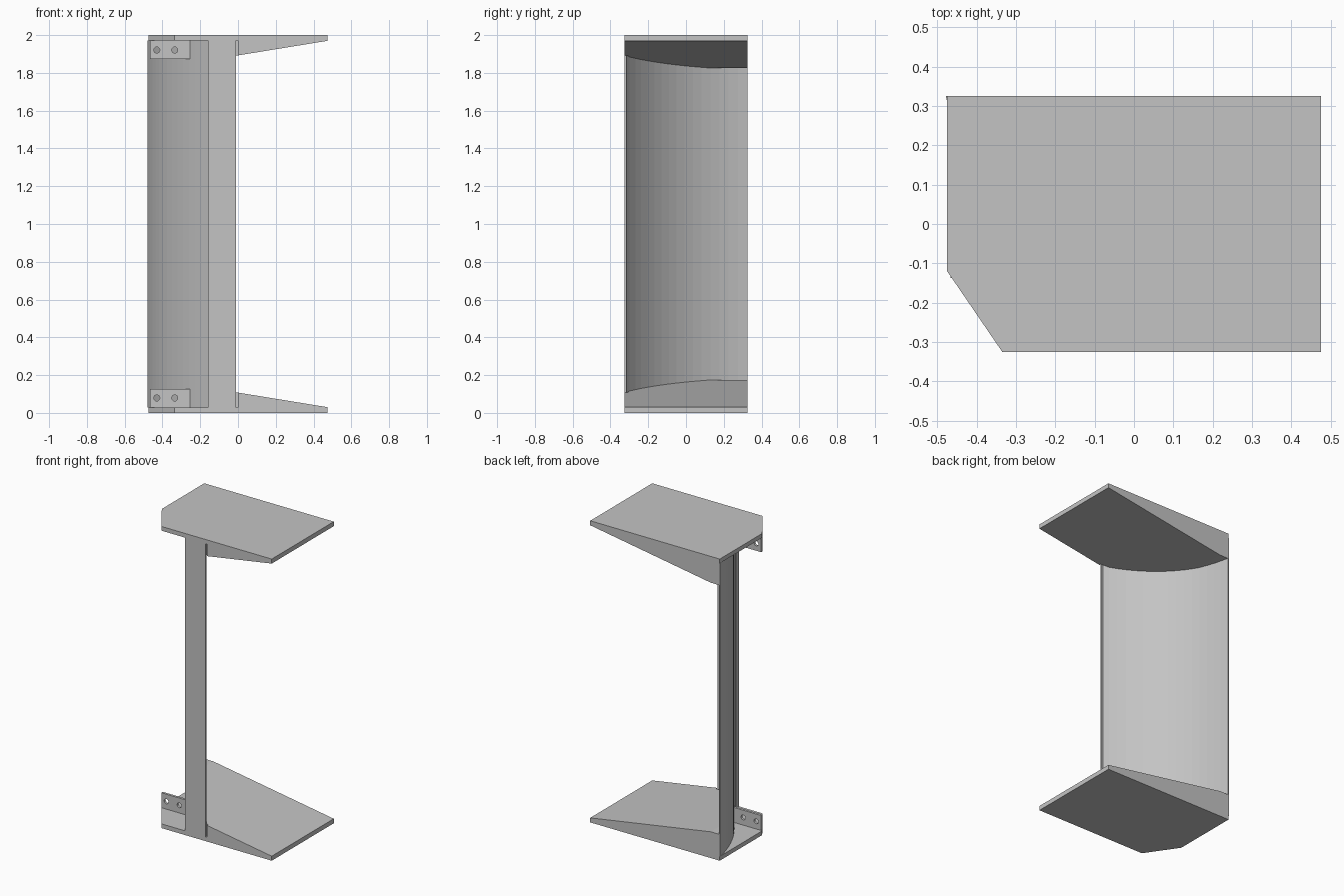
import bpy, bmesh, math
from mathutils import Vector

if "Cube" in bpy.data.objects:
    bpy.data.objects.remove(bpy.data.objects["Cube"], do_unlink=True)

GREY = 0.55
metal = bpy.data.materials.new("light_grey_metal")
metal.use_nodes = True
metal.diffuse_color = (GREY, GREY, GREY, 1)
metal.node_tree.nodes["Principled BSDF"].inputs["Base Color"].default_value = (GREY, GREY, GREY, 1)

HX, HY, H, T = 0.475, 0.325, 2.0, 0.028   # half width, half depth, height, plate thickness
CX, CY, R = 0.48, 0.51, 0.968             # centre and inner radius of the curved wall


def prism(name, outline, z0, z1, slope=None, top=False):
    """Extrude a plan outline; optionally trim by a sloping plane, or flip to the top end."""
    bm = bmesh.new()
    face = bm.faces.new([bm.verts.new((x, y, z0)) for x, y in outline])
    grown = bmesh.ops.extrude_face_region(bm, geom=[face])["geom"]
    for v in grown:
        if isinstance(v, bmesh.types.BMVert):
            v.co.z = z1
    if slope:
        point, normal = slope
        cut = bmesh.ops.bisect_plane(bm, geom=bm.verts[:] + bm.edges[:] + bm.faces[:],
                                     plane_co=point, plane_no=normal, clear_outer=True)
        bmesh.ops.holes_fill(bm, edges=[e for e in bm.edges if e.is_boundary])
    if top:
        for v in bm.verts:
            v.co.z = H - v.co.z
    bmesh.ops.recalc_face_normals(bm, faces=bm.faces)
    mesh = bpy.data.meshes.new(name)
    bm.to_mesh(mesh)
    bm.free()
    mesh.materials.append(metal)
    ob = bpy.data.objects.new(name, mesh)
    bpy.context.collection.objects.link(ob)
    return ob


def rect(x0, x1, y0, y1):
    return [(x0, y0), (x1, y0), (x1, y1), (x0, y1)]


def arc(radius, steps=16):
    """Wall curve in plan, from the front edge to the back edge."""
    a0 = math.asin((-HY - CY) / radius)
    a1 = math.asin((HY - CY) / radius)
    angles = [a0 + (a1 - a0) * i / steps for i in range(steps + 1)]
    return [(CX - radius * math.cos(a), CY + radius * math.sin(a)) for a in angles]


# Curved wall sheet, with its flat front flange and folded lip
inner, outer = arc(R), arc(R + 0.008)
prism("curved_wall", inner + outer[::-1], T, H - T)
prism("front_flange", rect(-0.16, -0.01, -HY, -HY + 0.01), T, H - T)
prism("flange_lip", rect(-0.16, -0.152, -HY + 0.01, -HY + 0.03), T, H - T)

plate_plan = [(-0.335, -HY), (HX, -HY), (HX, HY), (-HX, HY), (-HX, -0.12)]
wedge_plan = [(HX, HY), (HX, -HY), (0.0, -HY), (0.0, -HY + 0.012)] + inner[1:]
ramp = (Vector((HX, 0, 0.03)), Vector((0.163, 0, 1)).normalized())


def drill(plate, x, z):
    """Cut a round bolt hole through a bracket from front to back."""
    bpy.ops.mesh.primitive_cylinder_add(vertices=24, radius=0.016, depth=0.2,
                                        location=(x, -0.13, z), rotation=(math.pi / 2, 0, 0))
    cutter = bpy.context.object
    mod = plate.modifiers.new("bolt_hole", "BOOLEAN")
    mod.operation, mod.solver, mod.object = "DIFFERENCE", "EXACT", cutter
    bpy.context.view_layer.objects.active = plate
    bpy.ops.object.modifier_apply(modifier=mod.name)
    bpy.data.objects.remove(cutter, do_unlink=True)


# End plate, sloping wedge and drilled bracket at each end
for end in ("bottom", "top"):
    is_top = end == "top"
    prism(end + "_plate", plate_plan, 0, T, top=is_top)
    prism(end + "_wedge", wedge_plan, T, 0.174, slope=ramp, top=is_top)
    bracket = prism(end + "_bracket", rect(-0.467, -0.255, -0.137, -0.121), T, 0.127, top=is_top)
    for hole_x in (-0.43, -0.335):
        drill(bracket, hole_x, H - 0.079 if is_top else 0.079)
